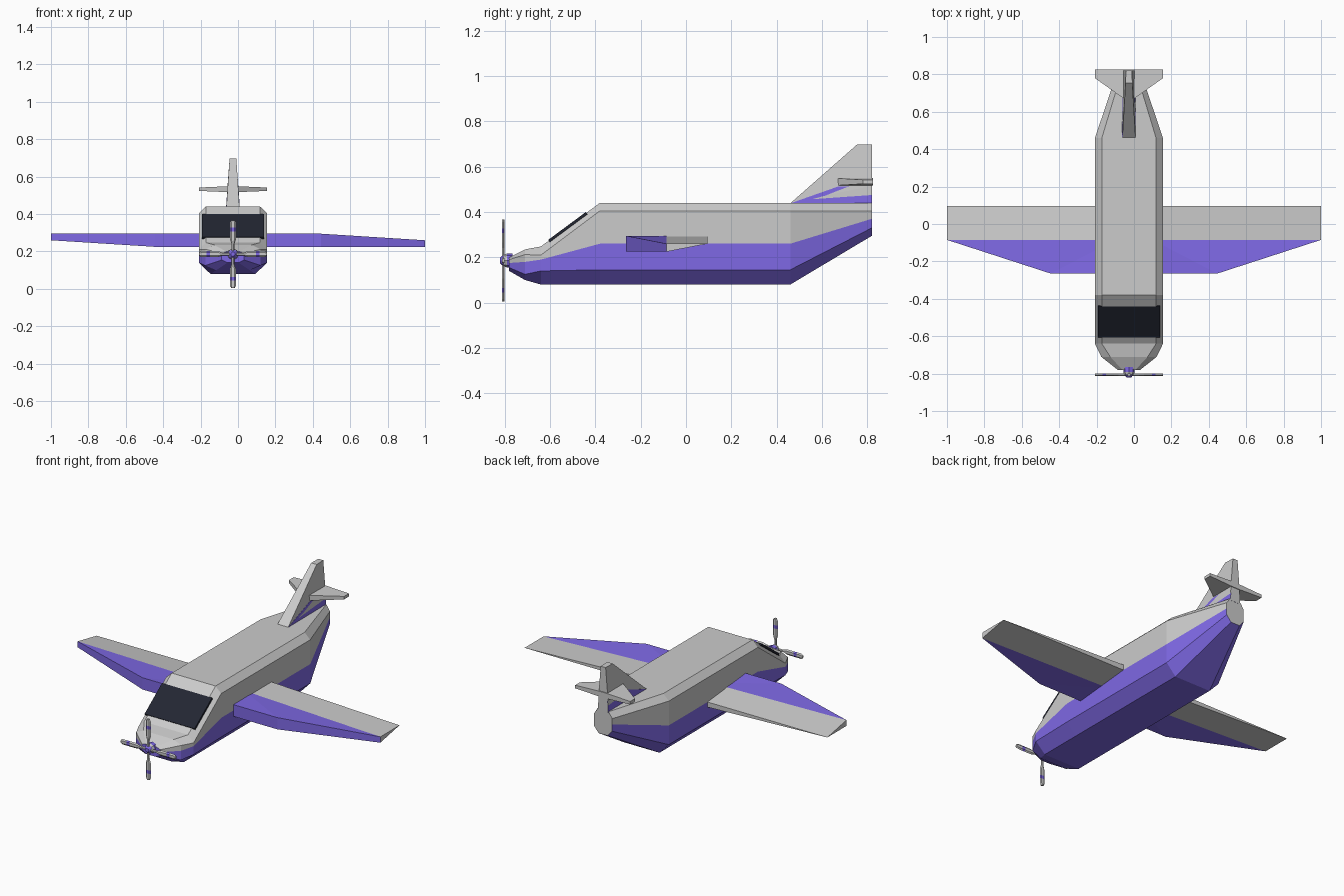
import bpy, bmesh, math
from mathutils import Vector, Matrix

if "Cube" in bpy.data.objects:
    bpy.data.objects.remove(bpy.data.objects["Cube"])

CX = -0.027  # fuselage centre line


def mat(name, rgb):
    m = bpy.data.materials.new(name)
    m.diffuse_color = (*rgb, 1)
    m.use_nodes = True
    m.node_tree.nodes["Principled BSDF"].inputs["Base Color"].default_value = m.diffuse_color
    return m


WHITE = mat("white", (0.8, 0.8, 0.83))
PURPLE = mat("purple", (0.21, 0.14, 0.78))
GLASS = mat("glass", (0.016, 0.019, 0.032))


def loft(name, rings, purple=lambda i, j: False, xf=Matrix()):
    """Skin a list of rings; purple(i, j) picks the colour of side j in span i."""
    bm = bmesh.new()
    vs = [[bm.verts.new(xf @ Vector(p)) for p in r] for r in rings]
    n = len(rings[0])
    for i in range(len(vs) - 1):
        for j in range(n):
            k = (j + 1) % n
            f = bm.faces.new((vs[i][j], vs[i][k], vs[i + 1][k], vs[i + 1][j]))
            f.material_index = int(purple(i, j))
    bm.faces.new(vs[0][::-1]).material_index = int(purple(0, 0))
    bm.faces.new(vs[-1]).material_index = int(purple(len(vs) - 2, 0))
    bmesh.ops.remove_doubles(bm, verts=bm.verts, dist=1e-5)
    bmesh.ops.recalc_face_normals(bm, faces=bm.faces)
    me = bpy.data.meshes.new(name)
    bm.to_mesh(me)
    bm.free()
    me.materials.append(WHITE)
    me.materials.append(PURPLE)
    ob = bpy.data.objects.new(name, me)
    bpy.context.collection.objects.link(ob)
    return ob


# Fuselage: y, half widths (bottom, side, top), heights (bottom, chamfer, stripe, shoulder, top)
stations = [
    (-0.78, 0.03, 0.06, 0.035, 0.14, 0.155, 0.175, 0.19, 0.20),
    (-0.71, 0.09, 0.148, 0.10, 0.10, 0.125, 0.18, 0.212, 0.235),
    (-0.64, 0.12, 0.182, 0.145, 0.08, 0.14, 0.19, 0.21, 0.248),
    (-0.38, 0.12, 0.182, 0.145, 0.08, 0.145, 0.26, 0.405, 0.44),
    (0.46, 0.12, 0.182, 0.145, 0.08, 0.145, 0.26, 0.405, 0.44),
    (0.82, 0.03, 0.06, 0.036, 0.295, 0.33, 0.37, 0.405, 0.44),
]
rings = []
for y, b, w, t, z0, z1, z2, z3, z4 in stations:
    half = [(b, z0), (w, z1), (w, z2), (w, z3), (t, z4)]
    rings.append([(CX + x, y, z) for x, z in half] +
                 [(CX - x, y, z) for x, z in half[::-1]])
# bottom, lower chamfers and lower sides are purple
fuselage = loft("fuselage", rings, lambda i, j: j in (0, 1, 7, 8, 9))
# tail end and nose cap
for p in fuselage.data.polygons:
    if p.center.y > 0.81:
        p.material_index = 0
    elif p.center.y < -0.775:
        p.material_index = 1

# Windscreen: thin panel lying on the sloped front
d = Vector((0, 0.26, 0.192)).normalized()
n = Vector((0, -d.z, d.y))
a, b = Vector((0, -0.605, 0.274)), Vector((0, -0.44, 0.396))
pane = [[tuple(p + n * h + Vector((CX + s * 0.165, 0, 0))) for s, h in
         ((-1, 0.004), (1, 0.004), (1, -0.008), (-1, -0.008))] for p in (a, b)]
window = loft("windscreen", pane)
window.data.materials.clear()
window.data.materials.append(GLASS)


# Wings: one side turned half way round the y axis to give the other
def wing(name, xf):
    root = lambda x: [(x, -0.265, 0.035), (x, -0.085, 0.035), (x, 0.095, 0.035),
                      (x, 0.095, 0), (x, -0.085, -0.018), (x, -0.265, -0.035)]
    bm = bmesh.new()
    y0, y1, y2, h, k, tip = -0.265, -0.085, 0.095, 0.035, 0.445, 1.0
    V = lambda *p: bm.verts.new(xf @ Vector(p))
    r, x0 = {}, 0.1
    for key, p in dict(
            rf=(x0, y0, h), rF=(x0, y0, -h), kf=(k, y0, h), kF=(k, y0, -h),
            rm=(x0, y1, h), rM=(x0, y1, -h * 0.5), tm=(tip, y1, 0), tM=(tip, y1, -h),
            rb=(x0, y2, h), rB=(x0, y2, 0), tb=(tip, y2, 0)).items():
        r[key] = V(*p)
    faces = [("rf kf rm", 1), ("kf tm rm", 1), ("rF kF rM", 1), ("kF tM rM", 1),
             ("rf kf kF rF", 1), ("kf tm tM kF", 1), ("rm tm tb rb", 0),
             ("rM tM tb rB", 0), ("tm tb tM", 0), ("rb tb rB", 0),
             ("rf rm rM rF", 1), ("rm rb rB rM", 0)]
    for names, m in faces:
        bm.faces.new([r[q] for q in names.split()]).material_index = m
    bmesh.ops.recalc_face_normals(bm, faces=bm.faces)
    me = bpy.data.meshes.new(name)
    bm.to_mesh(me)
    bm.free()
    me.materials.append(WHITE)
    me.materials.append(PURPLE)
    bpy.context.collection.objects.link(bpy.data.objects.new(name, me))


up = Matrix.Translation((0, 0, 0.26))
wing("right_wing", up)
wing("left_wing", up @ Matrix.Rotation(math.pi, 4, 'Y'))


# Tail fin: purple foot and white upper part; (front y, front z, rear z, half width)
def fin_ring(yf, zf, zr, w):
    return [(CX - w, yf, zf), (CX + w, yf, zf),
            (CX + w * 0.9, 0.82, zr), (CX - w * 0.9, 0.82, zr)]


fin = loft("tail_fin", [fin_ring(0.46, 0.435, 0.43, 0.036),
                        fin_ring(0.462, 0.44, 0.515, 0.035),
                        fin_ring(0.755, 0.698, 0.698, 0.018)])
foot = [[(CX + s * w, y, z) for y, z, w in
         ((0.46, 0.438, 0.0365), (0.67, 0.512, 0.0315), (0.821, 0.517, 0.0295), (0.821, 0.43, 0.0345))]
        for s in (-1, 1)]
purple_foot = loft("tail_fin_foot", foot, lambda i, j: True)
for p in purple_foot.data.polygons:
    if p.normal.y > 0.9:
        p.material_index = 0

# Tailplane: both halves in one loft from tip to tip
plane = []
for x, y, h in ((-0.182, 0.78, 0.009), (-0.02, 0.665, 0.016),
                (0.02, 0.665, 0.016), (0.182, 0.78, 0.009)):
    plane.append([(CX + x, y, 0.533 - h), (CX + x, 0.825, 0.533 - h),
                  (CX + x, 0.825, 0.533 + h), (CX + x, y, 0.533 + h)])
loft("tailplane", plane)

# Propeller: spinner and four banded blades
HZ = 0.186
ring = lambda y, r: [(CX + r * math.cos(q * math.pi / 4), y, HZ + r * math.sin(q * math.pi / 4))
                     for q in range(8)]
loft("spinner", [ring(-0.82, 0.012), ring(-0.805, 0.026), ring(-0.79, 0.03), ring(-0.765, 0.03)],
     lambda i, j: i != 1)
for q in range(4):
    blade = []
    for r, w in ((0.01, 0.008), (0.055, 0.008), (0.08, 0.016), (0.122, 0.016),
                 (0.142, 0.016), (0.17, 0.016), (0.181, 0.009)):
        blade.append([(w, 0, r), (w * 0.5, -0.006, r), (-w * 0.5, -0.006, r),
                      (-w, 0, r), (-w * 0.5, 0.006, r), (w * 0.5, 0.006, r)])
    xf = Matrix.Translation((CX, -0.806, HZ)) @ Matrix.Rotation(q * math.pi / 2, 4, 'Y')
    loft(f"propeller_blade_{q + 1}", blade, lambda i, j: i == 3, xf)
